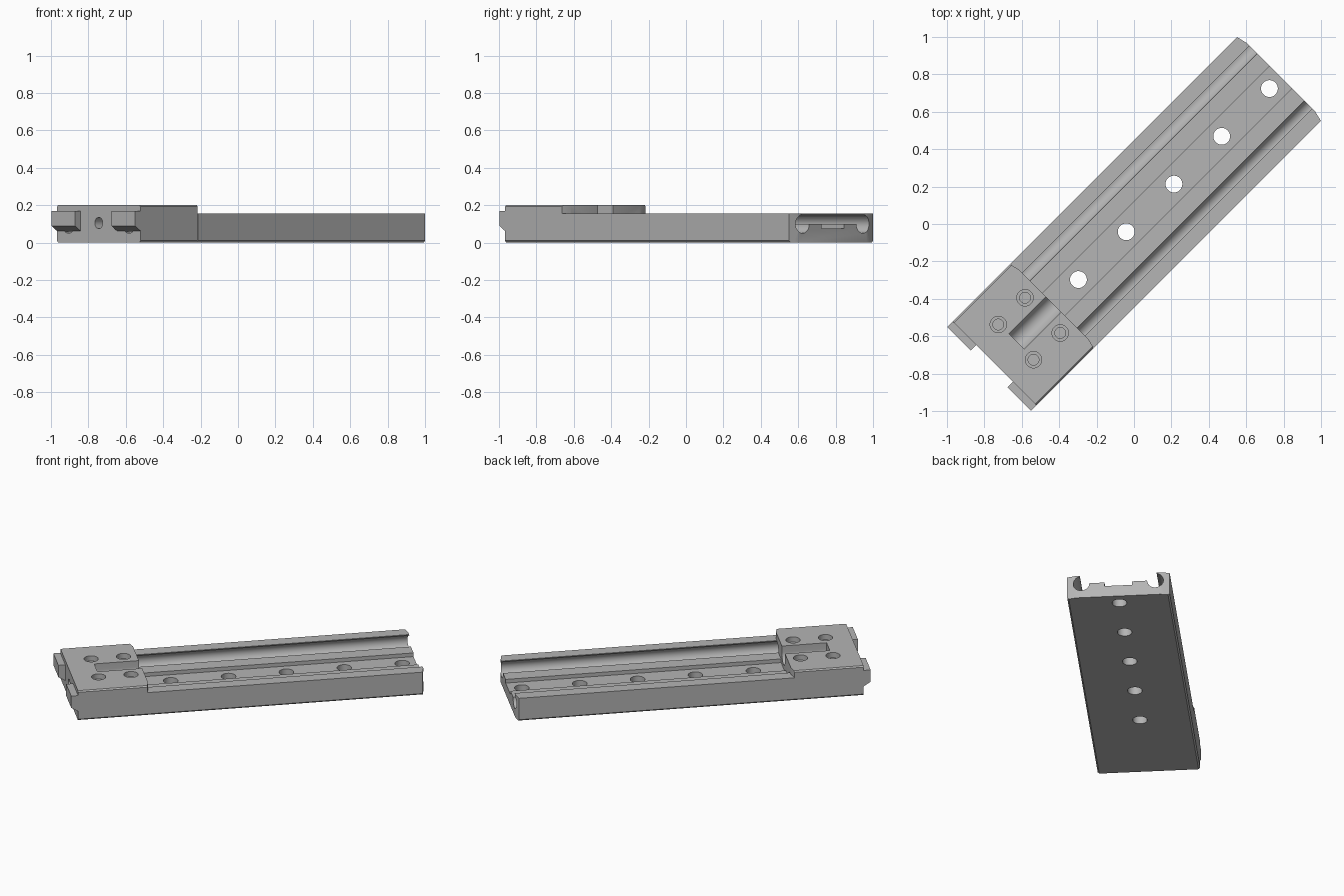
import bpy, bmesh, math
from mathutils import Matrix

cube = bpy.data.objects.get("Cube")
if cube:
    bpy.data.objects.remove(cube, do_unlink=True)

grey = bpy.data.materials.new("metal grey")
grey.use_nodes = True
grey.diffuse_color = (0.46, 0.46, 0.46, 1)
grey.node_tree.nodes["Principled BSDF"].inputs["Base Color"].default_value = grey.diffuse_color

HALF = 0.316          # half width of the bar
REAR, STEP, TIP = -1.053, -0.608, 1.11
GROOVE = (0.228, 0.10, 0.05)   # offset, height, radius


def make(name, bm):
    bmesh.ops.recalc_face_normals(bm, faces=bm.faces)
    mesh = bpy.data.meshes.new(name)
    bm.to_mesh(mesh)
    bm.free()
    ob = bpy.data.objects.new(name, mesh)
    bpy.context.collection.objects.link(ob)
    mesh.materials.append(grey)
    return ob


def prism(name, pts, axis, lo, hi):
    """Extrude a 2D outline along the bar (x) or upward (z)."""
    place = (lambda p, t: (t, p[0], p[1])) if axis == "x" else (lambda p, t: (p[0], p[1], t))
    bm = bmesh.new()
    a = [bm.verts.new(place(p, lo)) for p in pts]
    b = [bm.verts.new(place(p, hi)) for p in pts]
    bm.faces.new(a)
    bm.faces.new(b)
    for i in range(len(pts)):
        j = (i + 1) % len(pts)
        bm.faces.new((a[i], a[j], b[j], b[i]))
    return make(name, bm)


def arc(cx, cy, r, start, end, n=18):
    angles = [math.radians(start + (end - start) * i / n) for i in range(n + 1)]
    return [(cx + r * math.cos(t), cy + r * math.sin(t)) for t in angles]


def circle(cx, cy, r):
    return arc(cx, cy, r, 0, 360, 32)[:-1]


def mirrored(half):
    return half + [(-v, z) for v, z in reversed(half)]


def finish(ob, cutters=()):
    """Cut the part, smooth its curved faces and turn it to the diagonal."""
    for c in cutters:
        m = ob.modifiers.new("cut", "BOOLEAN")
        m.operation, m.solver, m.object = "DIFFERENCE", "EXACT", c
    dg = bpy.context.evaluated_depsgraph_get()
    mesh = bpy.data.meshes.new_from_object(ob.evaluated_get(dg))
    ob.modifiers.clear()
    ob.data = mesh
    for c in cutters:
        bpy.data.objects.remove(c, do_unlink=True)
    mesh.transform(Matrix.Rotation(math.radians(45), 4, "Z"))
    mesh.polygons.foreach_set("use_smooth", [True] * len(mesh.polygons))
    mesh.set_sharp_from_angle(angle=math.radians(30))


# Rail with undercut round grooves and a recessed centre channel
half = [(0.085, 0.075), (0.085, 0.10)] + arc(*GROOVE, 180, 440)
half += [(0.237, 0.155), (HALF, 0.155), (HALF, 0.01), (HALF - 0.01, 0)]
rail = prism("rail", mirrored(half), "x", STEP - 0.012, TIP)
cuts = [prism("bolt_hole_cutter", circle(-0.42 + 0.361 * i, 0, 0.045), "z", -0.1, 0.3)
        for i in range(5)]
for s in (1, -1):
    corner = [(TIP, 0.26 * s), (TIP + 0.05, 0.26 * s), (TIP + 0.05, 0.4 * s),
              (TIP - 0.034, 0.4 * s)]
    cuts.append(prism("corner_cutter", corner, "z", -0.1, 0.3))
finish(rail, cuts)

# Raised head block
half = [(HALF - 0.008, 0.2), (HALF, 0.192), (HALF, 0.01), (HALF - 0.01, 0)]
head = prism("head_block", mirrored(half), "x", REAR, STEP)
cuts = []
for s in (1, -1):
    corner = [(STEP, 0.265 * s), (STEP + 0.05, 0.265 * s), (STEP + 0.05, 0.4 * s),
              (STEP - 0.035, 0.4 * s)]
    cuts.append(prism("corner_cutter", corner, "z", -0.1, 0.3))
    cuts.append(prism("groove_cutter", circle(s * GROOVE[0], *GROOVE[1:]), "x", -1.2, -0.5))
    # Stepped screw holes
    for u in (-0.691, -0.893):
        cuts.append(prism("screw_cutter", circle(u, 0.133 * s, 0.044), "z", 0.165, 0.3))
        cuts.append(prism("screw_cutter", circle(u, 0.133 * s, 0.029), "z", 0.07, 0.25))
# Round-bottomed slot and the rear screw hole
slot = arc(0, 0.158, 0.057, 180, 360) + [(0.057, 0.3), (-0.057, 0.3)]
cuts.append(prism("slot_cutter", slot, "x", -0.887, -0.5))
cuts.append(prism("rear_hole_cutter", circle(0, 0.105, 0.03), "x", -1.2, -0.93))
finish(head, cuts)

# Rear end tabs with a sloped underside
for s, side in ((1, "left"), (-1, "right")):
    bm = bmesh.new()
    outline = [(REAR + 0.004, 0.17), (-1.096, 0.17), (-1.096, 0.09), (REAR + 0.004, 0.06)]
    a = [bm.verts.new((u, s * 0.138, z)) for u, z in outline]
    b = [bm.verts.new((u, s * HALF, z)) for u, z in outline]
    bm.faces.new(a)
    bm.faces.new(b)
    for i in range(4):
        j = (i + 1) % 4
        bm.faces.new((a[i], a[j], b[j], b[i]))
    finish(make("end_tab_" + side, bm))
